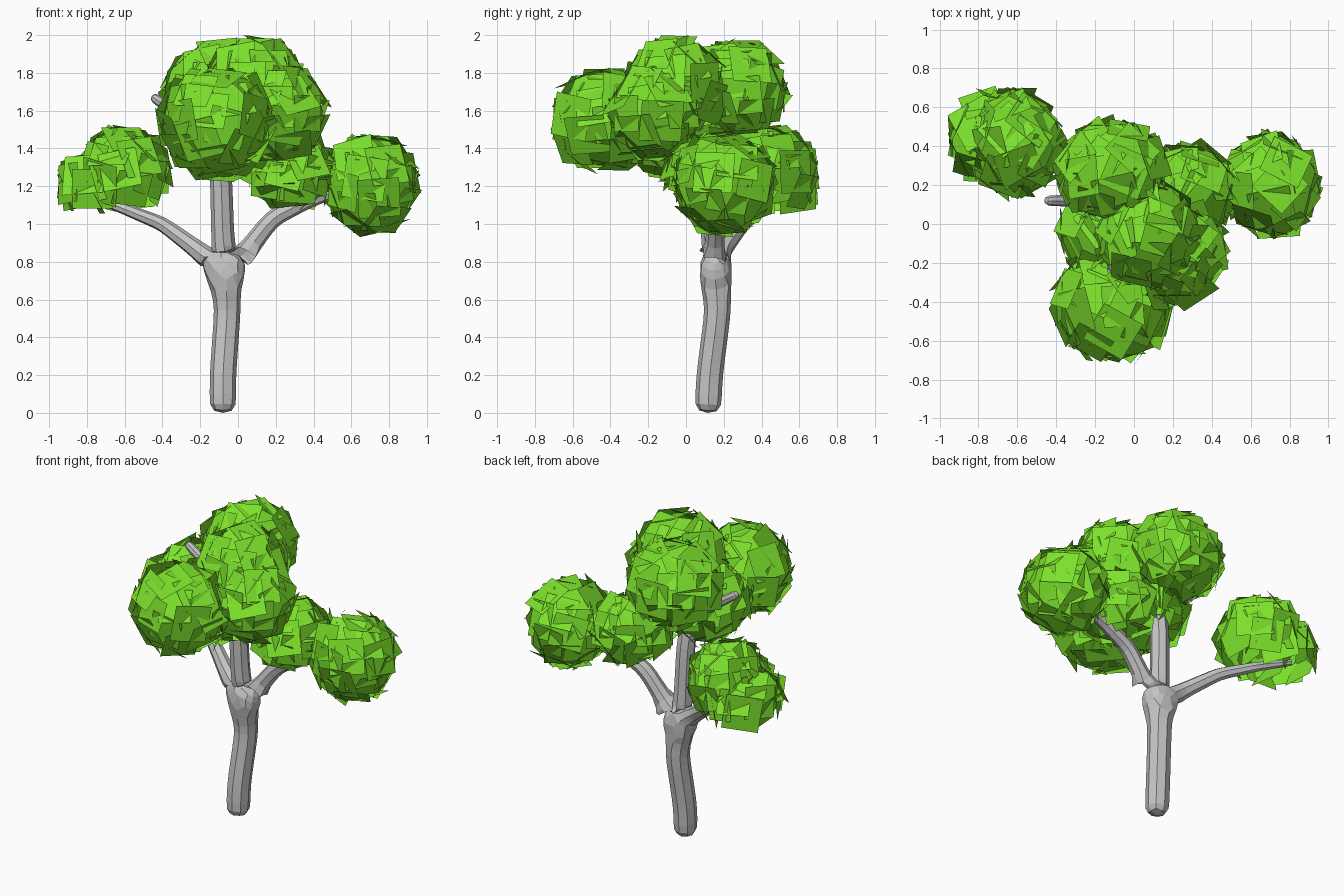
import bpy, bmesh, math, random
from mathutils import Vector, Matrix

random.seed(11)
cube = bpy.data.objects.get("Cube")
if cube:
    bpy.data.objects.remove(cube)


def material(name, color):
    m = bpy.data.materials.new(name)
    m.use_nodes = True
    m.diffuse_color = color
    bsdf = next(n for n in m.node_tree.nodes if n.type == 'BSDF_PRINCIPLED')
    bsdf.inputs["Base Color"].default_value = color
    return m


bark = material("grey bark", (0.56, 0.56, 0.56, 1))
leaf = material("leaf green", (0.2, 0.75, 0.025, 1))


def add_object(name, mesh, mat):
    ob = bpy.data.objects.new(name, mesh)
    bpy.context.collection.objects.link(ob)
    mesh.materials.clear()
    mesh.materials.append(mat)
    return ob


# Trunk and limbs: a branching skeleton of (x, y, z, radius)
points, edges = [], []


def limb(start, path):
    """Continue the skeleton from point index start; return the last index."""
    for p in path:
        points.append(p)
        if start is not None:
            edges.append((start, len(points) - 1))
        start = len(points) - 1
    return start


fork = limb(None, [(-.08, .115, .0, .076), (-.08, .125, .2, .076),
                   (-.055, .17, .55, .076), (-.07, .15, .74, .088)])
limb(fork, [(.05, .15, .86, .056), (.18, .16, 1.03, .052),
            (.38, .17, 1.13, .046), (.62, .2, 1.2, .028)])
limb(fork, [(-.21, .19, .86, .054), (-.4, .3, 1.0, .042),
            (-.6, .4, 1.08, .033), (-.84, .47, 1.17, .02)])
crotch = limb(fork, [(-.08, .14, .92, .064), (-.09, .13, 1.25, .062),
                     (-.1, .1, 1.42, .052)])
limb(crotch, [(-.09, -.16, 1.69, .036), (-.14, -.34, 1.71, .022)])
limb(crotch, [(-.27, .12, 1.55, .036), (-.46, .12, 1.68, .028)])
limb(crotch, [(.08, .03, 1.68, .03)])

skeleton = bpy.data.meshes.new("trunk_skeleton")
skeleton.from_pydata([p[:3] for p in points], edges, [])
trunk = add_object("trunk_and_branches", skeleton, bark)
trunk.modifiers.new("Skin", 'SKIN').use_smooth_shade = False
for sv, p in zip(skeleton.skin_vertices[0].data, points):
    sv.radius = (p[3], p[3])
sub = trunk.modifiers.new("Round", 'SUBSURF')
sub.levels = sub.render_levels = 1

# Bake the skin so the foot can be set on the ground
bpy.context.view_layer.update()
deps = bpy.context.evaluated_depsgraph_get()
baked = bpy.data.meshes.new_from_object(trunk.evaluated_get(deps))
trunk.modifiers.clear()
trunk.data = baked
baked.materials.clear()
baked.materials.append(bark)
foot = min(v.co.z for v in baked.vertices)
for v in baked.vertices:
    if v.co.z < 0.1:
        v.co.z -= foot
for f in baked.polygons:
    f.use_smooth = False
    f.material_index = 0


# Foliage: square leaf cards lying on the surface of a rounded clump
def leaf_cluster(name, center, radii, count, lowest=-1.0):
    bm = bmesh.new()
    for i in range(count):
        z = 1 - 2 * (i + .5) / count
        if z < lowest:
            continue
        a = i * math.pi * (3 - math.sqrt(5))
        s = math.sqrt(1 - z * z)
        n = Vector((s * math.cos(a), s * math.sin(a), z))
        jitter = Vector([random.uniform(-.17, .17) for _ in range(3)])
        turn = (n + jitter).to_track_quat('Z', 'Y').to_matrix().to_4x4()
        spin = Matrix.Rotation(random.uniform(-.3, .3), 4, 'Z')
        offset = Vector([c * r for c, r in zip(n, radii)]) * random.uniform(.94, 1.06)
        bmesh.ops.create_grid(bm, x_segments=1, y_segments=1,
                              size=random.uniform(.095, .115),
                              matrix=Matrix.Translation(Vector(center) + offset) @ turn @ spin)
    mesh = bpy.data.meshes.new(name)
    bm.to_mesh(mesh)
    bm.free()
    return add_object(name, mesh, leaf)


leaf_cluster("front_foliage", (-.12, -.42, 1.55), (.28, .26, .24), 40)
leaf_cluster("front_left_foliage", (.21, -.16, 1.59), (.22, .22, .22), 36)
leaf_cluster("back_foliage", (-.1, .27, 1.71), (.25, .23, .23), 38)
leaf_cluster("middle_foliage", (-.09, -.05, 1.48), (.27, .25, .22), 38)
leaf_cluster("right_foliage", (-.6, .42, 1.27), (.2, .25, .22), 34, -.5)
leaf_cluster("right_outer_foliage", (-.75, .45, 1.2), (.17, .22, .14), 28, -.3)
leaf_cluster("left_foliage", (.7, .2, 1.21), (.22, .24, .235), 36)
leaf_cluster("left_inner_foliage", (.28, .15, 1.28), (.21, .24, .16), 32)
crown = leaf_cluster("crown_foliage", (.08, -.06, 1.73), (.24, .24, .24), 38)

# Seat the crown at the full height
lift = 2 - max(v.co.z for v in crown.data.vertices)
for v in crown.data.vertices:
    v.co.z += lift
